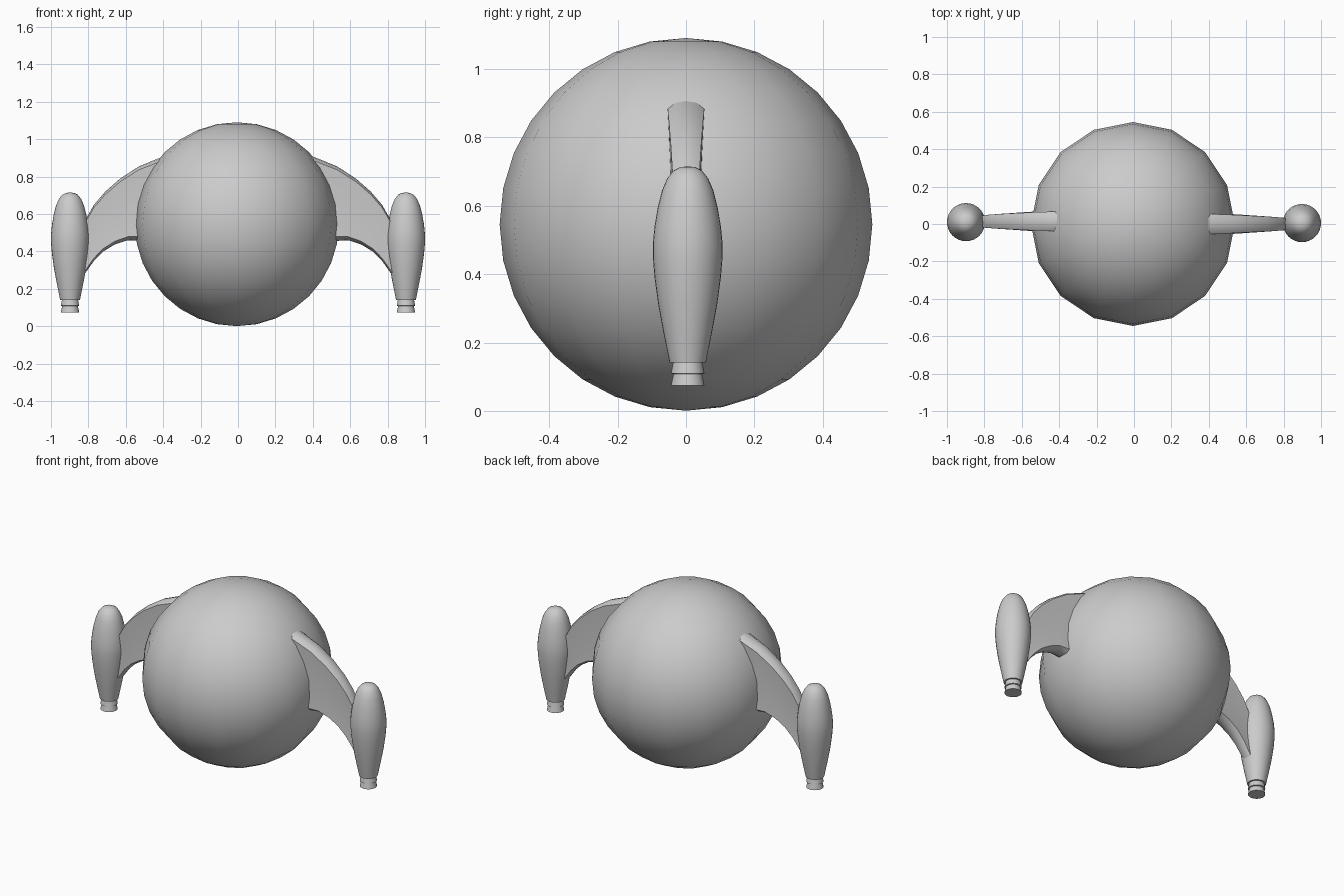
import bpy, bmesh, math

if "Cube" in bpy.data.objects:
    bpy.data.objects.remove(bpy.data.objects["Cube"])


def finish(name, bm, angle=40):
    bmesh.ops.recalc_face_normals(bm, faces=bm.faces)
    me = bpy.data.meshes.new(name)
    bm.to_mesh(me)
    bm.free()
    ob = bpy.data.objects.new(name, me)
    bpy.context.collection.objects.link(ob)
    bpy.ops.object.select_all(action='DESELECT')
    ob.select_set(True)
    bpy.context.view_layer.objects.active = ob
    bpy.ops.object.shade_smooth_by_angle(angle=math.radians(angle))
    return ob


def lathe(name, profile, centre, segments=32):
    bm = bmesh.new()
    rings = []
    for r, z in profile:
        n = 1 if r == 0 else segments
        rings.append([bm.verts.new((centre[0] + r * math.cos(2 * math.pi * i / segments),
                                    centre[1] + r * math.sin(2 * math.pi * i / segments), z))
                      for i in range(n)])
    for a, b in zip(rings, rings[1:]):
        for i in range(segments):
            quad = [a[i % len(a)], a[(i + 1) % len(a)], b[(i + 1) % len(b)], b[i % len(b)]]
            bm.faces.new(list(dict.fromkeys(quad)))
    return finish(name, bm)


def wing(name, side, y0):
    # stations: upper x, upper z, lower x, lower z, half thickness
    stations = [(0.36, 0.92, 0.46, 0.44, 0.055), (0.42, 0.90, 0.53, 0.457, 0.053),
                (0.53, 0.855, 0.59, 0.46, 0.049), (0.63, 0.79, 0.66, 0.437, 0.044),
                (0.71, 0.72, 0.72, 0.40, 0.040), (0.77, 0.65, 0.77, 0.35, 0.036),
                (0.81, 0.58, 0.82, 0.28, 0.032), (0.85, 0.50, 0.86, 0.22, 0.029)]
    # section: fraction of thickness, fraction of height from the lower edge
    section = [(0, 1), (0.6, 0.985), (1, 0.95), (0.85, 0.5), (1, 0.05), (0.6, 0.015), (0, 0)]
    section += [(-t, h) for t, h in section[-2:0:-1]]
    bm = bmesh.new()
    rings = [[bm.verts.new((side * (lx + (ux - lx) * h), y0 + t * w, lz + (uz - lz) * h))
              for t, h in section] for ux, uz, lx, lz, w in stations]
    n = len(section)
    for a, b in zip(rings, rings[1:]):
        for i in range(n):
            bm.faces.new((a[i], a[(i + 1) % n], b[(i + 1) % n], b[i]))
    bm.faces.new(rings[0])
    bm.faces.new(rings[-1])
    return finish(name, bm)


# main spherical hull
bm = bmesh.new()
bmesh.ops.create_uvsphere(bm, u_segments=16, v_segments=16, radius=0.545)
bmesh.ops.translate(bm, verts=bm.verts, vec=(-0.006, 0, 0.546))
finish("hull", bm)

# engine pods with stepped nozzles, and the curved wings carrying them
pod = [(0, 0.716), (0.022, 0.713), (0.042, 0.703), (0.06, 0.68), (0.075, 0.645), (0.088, 0.593),
       (0.097, 0.54), (0.102, 0.49), (0.102, 0.45), (0.097, 0.39), (0.086, 0.31),
       (0.07, 0.225), (0.053, 0.142), (0.043, 0.142), (0.049, 0.11), (0.042, 0.108),
       (0.049, 0.075), (0, 0.075)]
for label, side, y_pod, y_wing in (("right", 1, 0.005, 0.0), ("left", -1, 0.01, 0.014)):
    lathe(label + "_engine_pod", pod, (side * 0.898, y_pod))
    wing(label + "_wing", side, y_wing)
